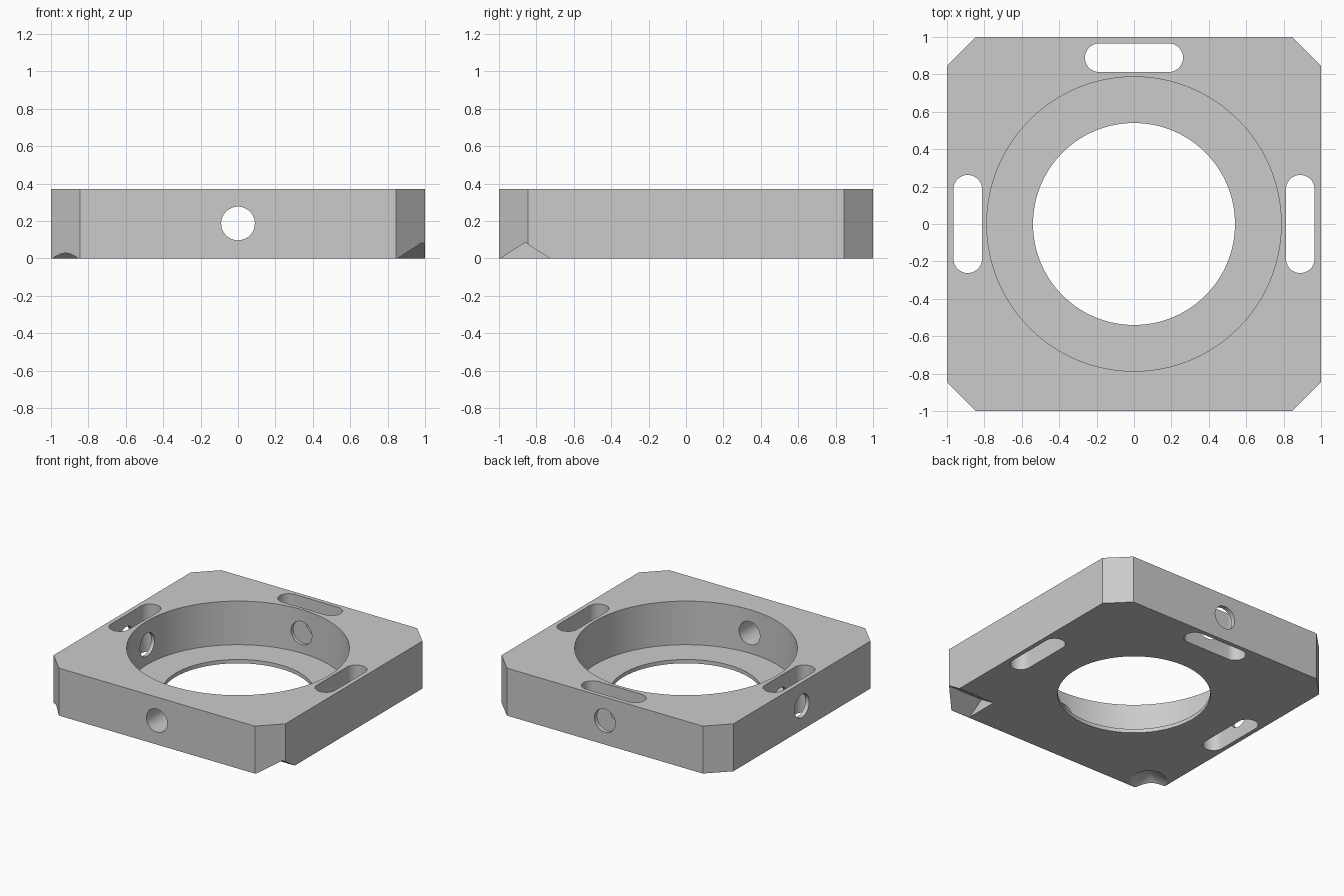
import bpy
import bmesh
from math import pi, cos, sin
from mathutils import Matrix, Vector

default = bpy.data.objects.get("Cube")
if default:
    bpy.data.objects.remove(default, do_unlink=True)

HEIGHT = 0.37
CORNER = 0.845       # where the corner chamfers begin
MARK = 0.86          # corner mark position
MARK_WIDTH = 0.132   # half width of the marks
MARK_DEPTH = 0.085

metal = bpy.data.materials.new("plain_grey")
metal.use_nodes = True
grey = (0.6, 0.6, 0.6, 1)
metal.diffuse_color = grey
metal.node_tree.nodes["Principled BSDF"].inputs["Base Color"].default_value = grey


def make_object(name, bm):
    bmesh.ops.recalc_face_normals(bm, faces=bm.faces[:])
    mesh = bpy.data.meshes.new(name)
    bm.to_mesh(mesh)
    bm.free()
    mesh.materials.append(metal)
    obj = bpy.data.objects.new(name, mesh)
    bpy.context.collection.objects.link(obj)
    return obj


def prism(name, outline, low, high, matrix=Matrix()):
    """Extrude a flat outline from low to high, then place it."""
    bm = bmesh.new()
    face = bm.faces.new([bm.verts.new((x, y, low)) for x, y in outline])
    extruded = bmesh.ops.extrude_face_region(bm, geom=[face])["geom"]
    verts = [v for v in extruded if isinstance(v, bmesh.types.BMVert)]
    bmesh.ops.translate(bm, verts=verts, vec=(0, 0, high - low))
    bm.transform(matrix)
    return make_object(name, bm)


def arc(cx, cy, radius, start, end, steps):
    angles = [start + (end - start) * i / steps for i in range(steps + 1)]
    return [(cx + radius * cos(a), cy + radius * sin(a)) for a in angles]


def circle(radius, steps):
    return arc(0, 0, radius, 0, 2 * pi, steps)[:-1]


# Square body with chamfered corners
corners = []
for sx, sy in ((1, 1), (-1, 1), (-1, -1), (1, -1)):
    pair = [(sx, sy * CORNER), (sx * CORNER, sy)]
    corners += pair if sx * sy > 0 else pair[::-1]
body = prism("mounting_plate", corners, 0, HEIGHT)

# Central through hole and wide recess above a thin lip
cutters = [
    prism("through_hole_cutter", circle(0.54, 128), -0.1, 0.5),
    prism("recess_cutter", circle(0.787, 128), 0.03, 0.5),
]

# One rounded slot and one radial hole per side
slot = arc(0.185, 0.889, 0.077, -pi / 2, pi / 2, 20)
slot += arc(-0.185, 0.889, 0.077, pi / 2, 3 * pi / 2, 20)
for i in range(4):
    turn = Matrix.Rotation(i * pi / 2, 4, "Z")
    cutters.append(prism("slot_cutter", slot, -0.1, 0.5, turn))
    lay = turn @ Matrix.Translation((0, 0, HEIGHT / 2 + 0.002)) @ Matrix.Rotation(-pi / 2, 4, "X")
    cutters.append(prism("side_hole_cutter", circle(0.09, 48), 0.6, 1.1, lay))

# V-shaped groove under the front left corner
drop = 0.05
flare = MARK_WIDTH * (1 + drop / MARK_DEPTH)
vee = [(-MARK - flare, -drop), (-MARK + flare, -drop), (-MARK, MARK_DEPTH)]
along_x = Matrix(((0, 0, 1, 0), (1, 0, 0, 0), (0, 1, 0, 0), (0, 0, 0, 1)))
cutters.append(prism("groove_cutter", vee, 0.685, 1.1, along_x))

# Conical dimple under the front right corner
bm = bmesh.new()
bmesh.ops.create_cone(bm, cap_ends=True, segments=64, radius1=flare, radius2=0,
                      depth=MARK_DEPTH + drop)
bmesh.ops.translate(bm, verts=bm.verts[:],
                    vec=Vector((-MARK, -MARK, (MARK_DEPTH - drop) / 2)))
cutters.append(make_object("dimple_cutter", bm))

# Cut everything out of the body
bpy.ops.object.select_all(action="DESELECT")
bpy.context.view_layer.objects.active = body
body.select_set(True)
for cutter in cutters:
    cutter.hide_render = True
    cut = body.modifiers.new("cut", "BOOLEAN")
    cut.operation = "DIFFERENCE"
    cut.solver = "EXACT"
    cut.object = cutter
    bpy.ops.object.modifier_apply(modifier=cut.name)
    bpy.data.objects.remove(cutter, do_unlink=True)

bpy.ops.object.shade_smooth_by_angle(angle=pi / 7)
